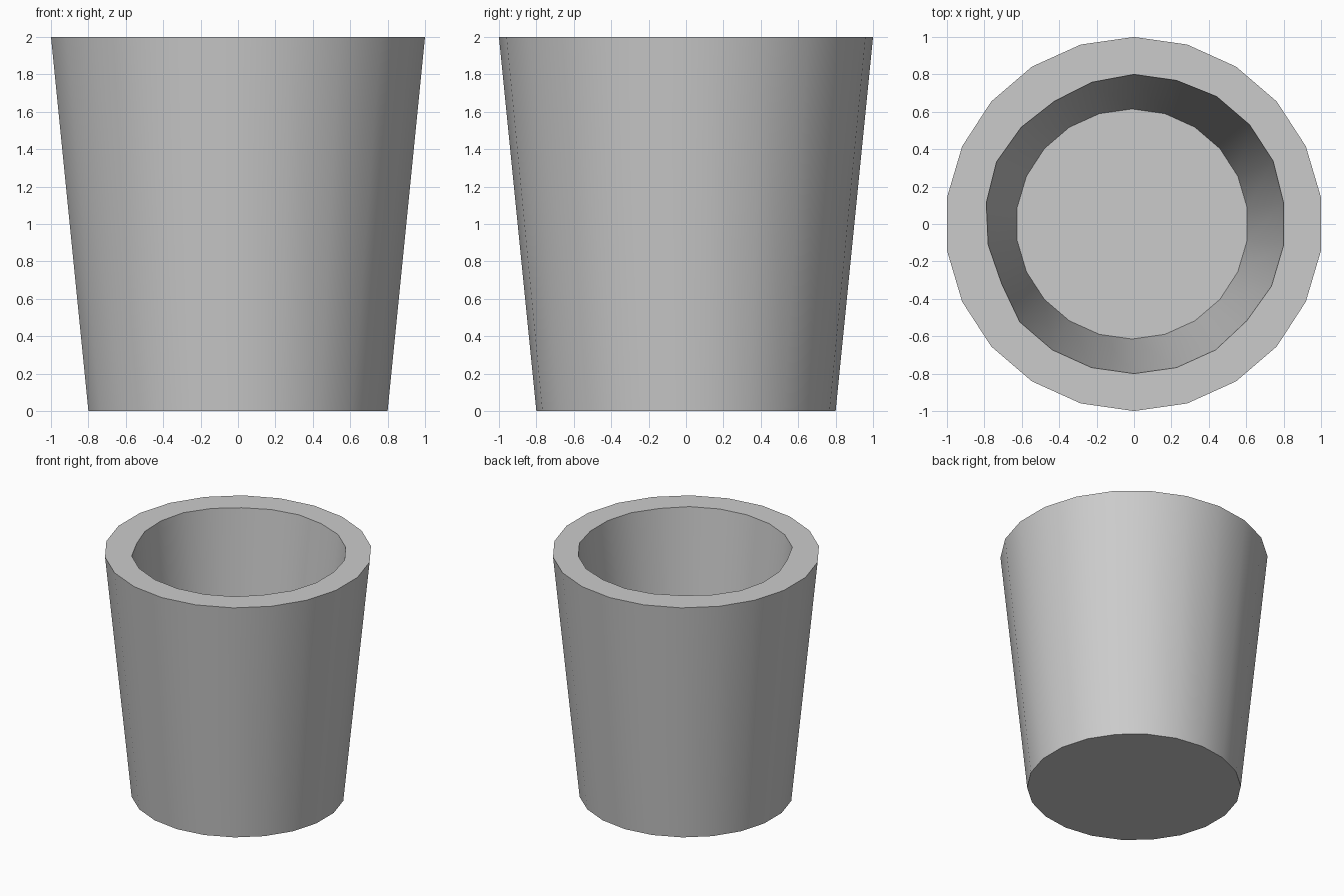
import bpy, bmesh, math

if "Cube" in bpy.data.objects:
    bpy.data.objects.remove(bpy.data.objects["Cube"])

SIDES = 22
# Slightly uneven inner rim, clockwise from the back
RIM = [0.80, 0.80, 0.81, 0.81, 0.81, 0.80, 0.80, 0.80, 0.79, 0.80, 0.80,
       0.80, 0.80, 0.80, 0.80, 0.77, 0.78, 0.79, 0.80, 0.79, 0.78, 0.79]

bm = bmesh.new()


def ring(radii, z, shift=0.0):
    verts = []
    for i, r in enumerate(radii):
        a = 2 * math.pi * i / SIDES
        verts.append(bm.verts.new((1.01 * r * math.sin(a) + shift, r * math.cos(a), z)))
    return verts


# Tapered outer wall, flat rim, inner wall and inside floor
rings = [ring([0.80] * SIDES, 0),
         ring([1.0] * SIDES, 2),
         ring(RIM, 2),
         ring([0.615] * SIDES, 0.2, -0.01)]
for lo, hi in zip(rings, rings[1:]):
    for i in range(SIDES):
        j = (i + 1) % SIDES
        bm.faces.new((lo[i], lo[j], hi[j], hi[i]))
bm.faces.new(rings[0])
bm.faces.new(rings[-1])
bmesh.ops.recalc_face_normals(bm, faces=bm.faces)

mesh = bpy.data.meshes.new("cup")
bm.to_mesh(mesh)
bm.free()
cup = bpy.data.objects.new("cup", mesh)
bpy.context.collection.objects.link(cup)

# Smooth walls, sharp rim and base edges
bpy.context.view_layer.objects.active = cup
cup.select_set(True)
bpy.ops.object.shade_smooth_by_angle(angle=math.radians(35))
